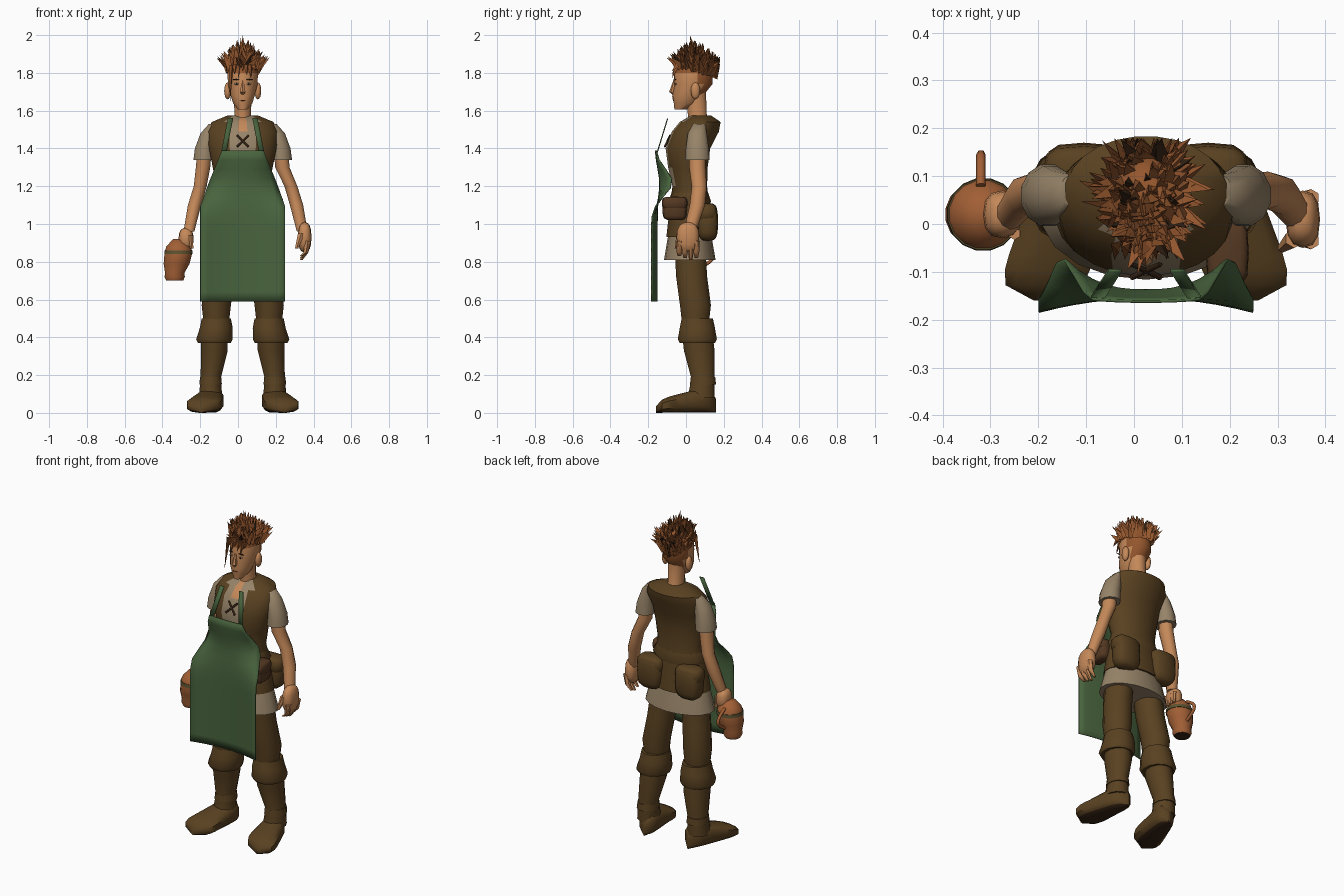
import bpy, bmesh, random
from math import sin, cos, pi, exp, radians, copysign, hypot
from mathutils import Vector

if "Cube" in bpy.data.objects:
    bpy.data.objects.remove(bpy.data.objects["Cube"])

MIDDLE = 0.025  # the figure's own centre line


def material(name, *colour):
    mat = bpy.data.materials.new(name)
    mat.use_nodes = True
    mat.diffuse_color = (*colour, 1)
    shader = next(node for node in mat.node_tree.nodes if node.type == 'BSDF_PRINCIPLED')
    shader.inputs["Base Color"].default_value = (*colour, 1)
    shader.inputs["Roughness"].default_value = 0.9
    return mat


SKIN = material("skin", .56, .25, .1)
CLOTH = material("brown cloth", .1, .053, .015)
LEATHER = material("leather", .09, .04, .016)
LINEN = material("linen", .31, .23, .14)
GREEN = material("apron green", .065, .125, .047)
HAIR = material("red hair", .3, .095, .027)
DARK = material("dark brown", .035, .016, .007)
CLAY = material("clay", .36, .115, .036)
OLIVE = material("olive band", .11, .085, .03)
WHITE = material("eye white", .45, .33, .23)


def finish(name, bm, mats, rule=None, smooth=True):
    bmesh.ops.recalc_face_normals(bm, faces=bm.faces)
    if rule:
        for face in bm.faces:
            face.material_index = rule(face.calc_center_median())
    mesh = bpy.data.meshes.new(name)
    bm.to_mesh(mesh)
    bm.free()
    for mat in mats:
        mesh.materials.append(mat)
    part = bpy.data.objects.new(name, mesh)
    bpy.context.scene.collection.objects.link(part)
    if smooth:
        bpy.ops.object.select_all(action='DESELECT')
        part.select_set(True)
        bpy.context.view_layer.objects.active = part
        bpy.ops.object.shade_smooth_by_angle(angle=radians(50))
    return part


def skin_loops(name, loops, *mats, rule=None):
    """Closed tube through loops of points, with both ends capped."""
    bm = bmesh.new()
    rings = [[bm.verts.new(p) for p in loop] for loop in loops]
    for low, high in zip(rings, rings[1:]):
        for i in range(len(low)):
            bm.faces.new((low[i - 1], low[i], high[i], high[i - 1]))
    bm.faces.new(rings[0])
    bm.faces.new(rings[-1])
    return finish(name, bm, mats, rule)


def angles(count):
    return [2 * pi * (i + .5) / count for i in range(count)]


def loft(name, rings, *mats, side=1, sides=12, depth=1.0, rule=None):
    """Level ellipses (x, y, z, radius); x counts outward from the centre line."""
    loops = [[(MIDDLE + side * x + r * cos(a), y + depth * r * sin(a), z) for a in angles(sides)]
             for x, y, z, r in rings]
    return skin_loops(name, loops, *mats, rule=rule)


def blob(name, centre, size, mat, side=1, power=1.0):
    """Ellipsoid of half-sizes; a power below one makes it boxier."""
    bm = bmesh.new()
    bmesh.ops.create_uvsphere(bm, u_segments=12, v_segments=8, radius=1)
    origin = Vector((MIDDLE + side * centre[0], *centre[1:]))
    for vert in bm.verts:
        vert.co = origin + Vector(copysign(abs(c) ** power, c) * h for c, h in zip(vert.co, size))
    finish(name, bm, [mat])


def sheet(name, rows, mat):
    """Thin cloth from a grid of points."""
    bm = bmesh.new()
    grid = [[bm.verts.new(p) for p in row] for row in rows]
    for low, high in zip(grid, grid[1:]):
        for i in range(1, len(low)):
            bm.faces.new((low[i - 1], low[i], high[i], high[i - 1]))
    finish(name, bm, [mat]).modifiers.new("thickness", 'SOLIDIFY').thickness = .006


def cord(name, points, radius, mat):
    curve = bpy.data.curves.new(name, 'CURVE')
    curve.dimensions = '3D'
    curve.bevel_depth, curve.bevel_resolution, curve.use_fill_caps = radius, 1, True
    spline = curve.splines.new('POLY')
    spline.points.add(len(points) - 1)
    for target, point in zip(spline.points, points):
        target.co = (*point, 1)
    curve.materials.append(mat)
    bpy.context.scene.collection.objects.link(bpy.data.objects.new(name, curve))


# Jerkin with an open linen neckline in front
def neckline(c):
    across = abs(c.x - MIDDLE)
    if c.y > .04 or c.z < 1.25 or across > .08:
        return 0
    return 2 if c.z > 1.5 and across < .03 else 1


loft("jerkin", [(0, .02, .93, .19), (0, .02, 1.1, .16), (0, .02, 1.2, .14), (0, .01, 1.3, .16),
                (0, .01, 1.4, .18), (0, .05, 1.49, .19), (0, .075, 1.54, .165), (0, .08, 1.575, .08)],
     CLOTH, LINEN, SKIN, sides=24, depth=.66, rule=neckline)
loft("shirt_hem", [(0, .02, .81, .22), (0, .02, .92, .19), (0, .02, 1, .16)], LINEN, sides=18, depth=.62)
loft("sash", [(0, .02, 1.07, .15), (0, .02, 1.12, .17), (0, .02, 1.18, .14)], CLOTH, sides=18, depth=.66)
for k in (-1, 1):
    cord("neck_lace", [(MIDDLE - .03 * k, -.083, 1.47), (MIDDLE + .03 * k, -.112, 1.41)], .006, DARK)


# Boot foot: rounded section swept from heel to toe, turned outward
def foot_loop(t, side):
    rounding = (1.02 - abs(2 * t - 1) ** 5) ** .5
    wide = (.055 + .05 * t) * rounding
    tall = (.15 - .08 * t) * (.4 + .6 * rounding)
    return [(MIDDLE + side * (.15 + .07 * t) + wide * cos(a), .16 - .32 * t,
             tall * (.5 + .5 * copysign(abs(sin(a)) ** .6, sin(a)))) for a in angles(12)]


for side, label in ((-1, "right"), (1, "left")):
    # Legs and boots
    skin_loops(label + "_boot_foot", [foot_loop(i / 10, side) for i in range(11)], CLOTH, DARK,
               rule=lambda c: int(c.z < .01))
    loft(label + "_trouser_leg", [(.14, .05, .48, .07), (.14, .05, .57, .08), (.12, .03, .72, .08),
                                  (.1, .02, .9, .08)], CLOTH, side=side, depth=1.06)
    loft(label + "_boot_cuff", [(.15, .06, .37, .09), (.15, .06, .39, .1), (.14, .06, .45, .09),
                                (.14, .06, .5, .08)], CLOTH, side=side, depth=1.07)
    loft(label + "_boot_shaft", [(.17, .08, .08, .065), (.17, .09, .18, .055), (.15, .07, .33, .073),
                                 (.15, .06, .42, .073)], CLOTH, side=side, depth=1.15)
    loft(label + "_ankle_strap", [(.17, .09, .15, .062), (.17, .09, .19, .058)], CLOTH, side=side, depth=1.15)
    # Sleeves and arms, the left one held a little wider
    loft(label + "_sleeve", [(.15, .07, 1.53, .03), (.18, .06, 1.48, .045), (.2, .06, 1.4, .055),
                             (.205, .06, 1.34, .058)], LINEN, side=side, depth=1.15)
    reach = .015 * side
    loft(label + "_arm", [(.2, .06, 1.42, .04), (.21, .06, 1.3, .04), (.24 + reach, .07, 1.2, .036),
                          (.27 + reach, .06, 1.1, .037), (.3 + reach, .02, .96, .03)],
         SKIN, side=side, depth=1.1, sides=10)
    blob(label + "_ear", (.08, .05, 1.705), (.018, .025, .045), SKIN, side)
    # Back hip bags with flaps
    blob(label + "_hip_bag", (.13, .115, 1.01), (.08, .055, .1), CLOTH, side, .6)
    blob(label + "_bag_flap", (.13, .11, 1.06), (.085, .055, .05), CLOTH, side, .6)

# Open left hand, and right fist around the jug
blob("left_palm", (.328, .01, .93), (.036, .06, .08), SKIN, power=.8)
loft("left_thumb", [(.31, -.03, .95, .02), (.285, -.05, .87, .01)], SKIN, sides=6)
blob("right_fist", (.3, .02, .92), (.04, .05, .06), SKIN, -1, .8)
for i in range(4):
    y = .055 - .03 * i
    tip = .81 + .01 * abs(i - 1)
    loft("left_finger", [(.345, y, .91, .018), (.335, y, .85, .015), (.31, y, tip, .009)], SKIN, sides=6)
    grip = .055 - .025 * i
    loft("right_finger", [(.275, grip, .94, .013), (.27, grip, .87, .01)], SKIN, side=-1, sides=6)

# Clay jug held mouth down, with band and handle
loft("jug", [(.36, .02, .7, .045), (.36, .02, .72, .055), (.36, .02, .74, .052), (.35, .02, .79, .07),
             (.34, .02, .85, .075), (.34, .02, .88, .066), (.34, .02, .92, .03)],
     CLAY, DARK, side=-1, sides=16, rule=lambda c: int(c.z < .705))
loft("jug_band", [(.34, .02, .84, .077), (.34, .02, .86, .075)], OLIVE, side=-1, sides=16)
cord("jug_handle", [(-.32, .08 + .065 * sin(pi * i / 8), .89 - .015 * i) for i in range(9)], .01, CLAY)

# Belt pouch on the left hip
blob("belt_pouch", (.17, -.06, 1.08), (.04, .065, .06), LEATHER, power=.5)
blob("pouch_flap", (.17, -.06, 1.11), (.045, .068, .035), LEATHER, power=.5)


# Apron: widens from the bib down, its edges wrapping back at the waist
def apron_row(z):
    half = .11 + .115 * min((1.39 - z) / .3, 1)
    waist = exp(-((z - 1.22) / .1) ** 2)
    sag = min((1.39 - z) / .35, 1)
    return [(MIDDLE + half * u, -.16 + waist * (.02 + .08 * abs(u) ** 2.5) + sag * (.01 - .03 * u * u), z)
            for u in (i / 6 for i in range(-6, 7))]


sheet("apron", [apron_row(.59 + .05 * i) for i in range(17)], GREEN)
for side in (-1, 1):
    sheet("apron_strap", [[(MIDDLE + side * (across + k), y, z) for k in (-.014, .014)]
                          for across, y, z in ((.1, -.155, 1.38), (.065, -.1, 1.56))], GREEN)

# Neck, head and face
loft("neck", [(0, .07, 1.53, .055), (0, .06, 1.58, .045), (0, .05, 1.7, .05)], SKIN, depth=1.15)
loft("head", [(0, -.03, 1.605, .025), (0, 0, 1.64, .052), (0, .01, 1.68, .065), (0, .04, 1.74, .08),
              (0, .04, 1.8, .082), (0, .05, 1.86, .07), (0, .05, 1.9, .04)],
     SKIN, HAIR, sides=16, depth=1.27, rule=lambda c: int(c.z > 1.81 or (c.y > .07 and c.z > 1.65)))
loft("nose", [(0, -.06, 1.685, .01), (0, -.07, 1.7, .016), (0, -.06, 1.76, .006)], SKIN, sides=6, depth=1.2)
blob("mouth", (0, -.066, 1.655), (.018, .004, .003), LEATHER)
for side in (-1, 1):
    blob("eye", (.033, -.055, 1.742), (.013, .004, .006), WHITE, side)
    blob("iris", (.032, -.057, 1.742), (.005, .004, .005), DARK, side)
    blob("eyebrow", (.034, -.056, 1.765), (.018, .004, .004), DARK, side)

# Spiky hair: slim pyramids swept up into a peak
random.seed(4)
hair = bmesh.new()


def spike(root, tip, width, shade=0):
    axis = (tip - root).normalized()
    across = axis.orthogonal().normalized()
    other = axis.cross(across)
    base = [hair.verts.new(root + width * (across * cos(a) + other * sin(a))) for a in angles(3)]
    point = hair.verts.new(tip)
    for i in range(3):
        hair.faces.new((base[i - 1], base[i], point)).material_index = shade


crown = Vector((MIDDLE, .05, 1.8))
for i in range(220):
    turn = random.uniform(0, 2 * pi)
    tilt = (1.5 + .35 * sin(turn)) * random.random() ** .6
    out = Vector((cos(turn) * sin(tilt), sin(turn) * sin(tilt), cos(tilt)))
    root = crown + Vector((out.x * .076, out.y * .1, out.z * .085))
    sway = Vector((random.uniform(-.3, .3), random.uniform(-.3, .3), .9))
    tip = root + (out * .5 + sway).normalized() * random.uniform(.04, .13)
    peak = 2 - .8 * hypot(tip.x - MIDDLE, tip.y - .04)
    tip.z, tip.y = min(tip.z, peak), min(tip.y, .18)
    spike(root, tip, random.uniform(.014, .026), int(i % 12 == 0))
spike(crown + Vector((0, 0, .08)), Vector((MIDDLE, .02, 2)), .025)
# Fringe, with one long wisp over the brow
for i in range(-3, 4):
    drop = .19 if i == -3 else .03 + .02 * (i % 3)
    spike(Vector((MIDDLE + .02 * i, -.045, 1.84)), Vector((MIDDLE + .022 * i, -.075, 1.84 - drop)), .014)
finish("hair_spikes", hair, [HAIR, DARK], smooth=False)
